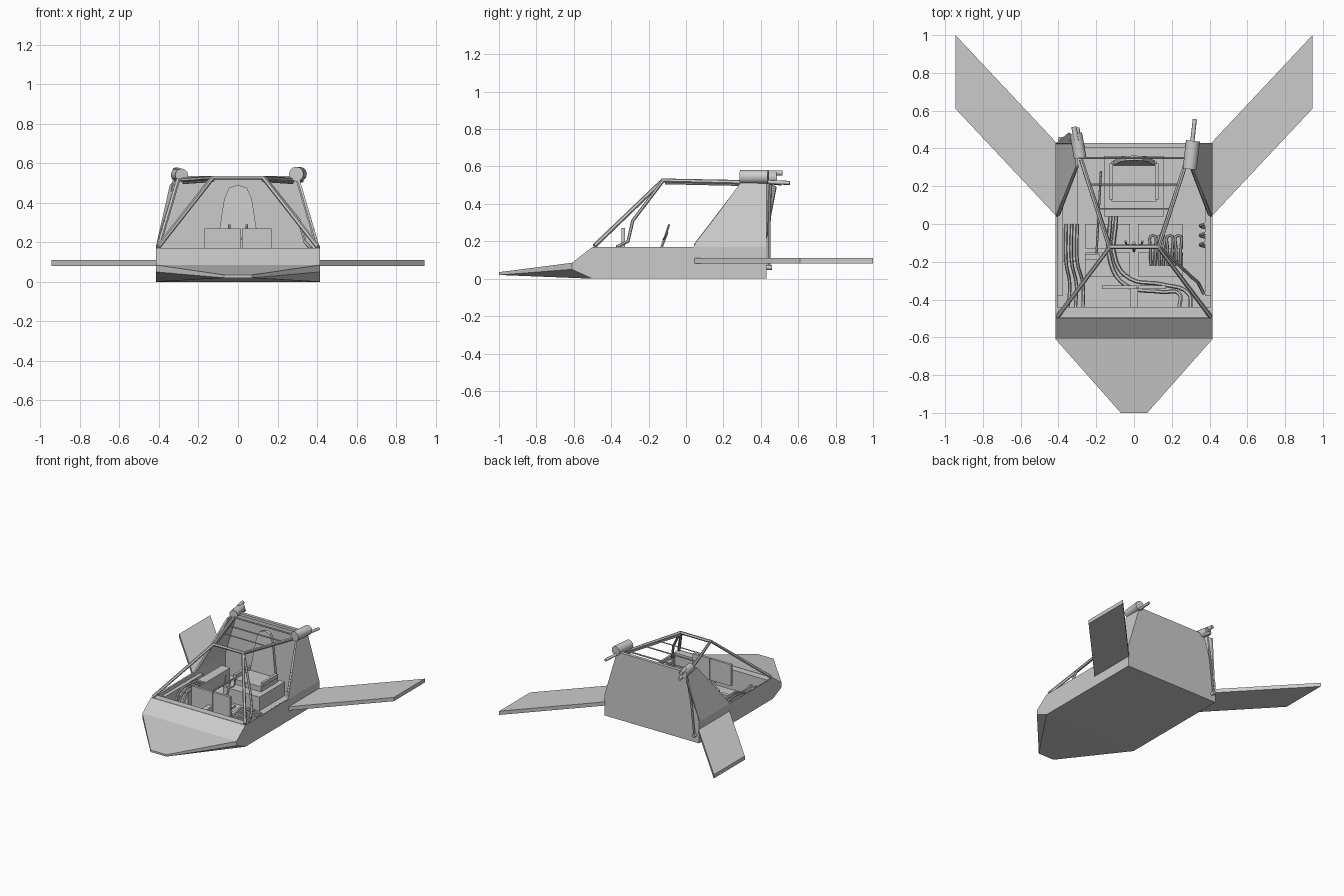
import bpy, bmesh, math
from mathutils import Vector

grey = bpy.data.materials.new("plain grey")
grey.diffuse_color = (0.6, 0.6, 0.6, 1)


def mesh_object(name, verts, faces, thickness=0):
    me = bpy.data.meshes.new(name)
    me.from_pydata(verts, [], faces)
    bm = bmesh.new()
    bm.from_mesh(me)
    bmesh.ops.recalc_face_normals(bm, faces=bm.faces)
    bm.to_mesh(me)
    bm.free()
    me.materials.append(grey)
    ob = bpy.data.objects.new(name, me)
    bpy.context.collection.objects.link(ob)
    if thickness:
        m = ob.modifiers.new("thickness", "SOLIDIFY")
        m.thickness = thickness
        m.offset = -1
    return ob


def box(name, x0, x1, y0, y1, z0, z1):
    v = [(x, y, z) for x in (x0, x1) for y in (y0, y1) for z in (z0, z1)]
    f = [(0, 1, 3, 2), (4, 6, 7, 5), (0, 4, 5, 1), (2, 3, 7, 6), (0, 2, 6, 4), (1, 5, 7, 3)]
    return mesh_object(name, v, f)


def prism(name, low, offset):
    # closed solid from a polygon moved along an offset
    n = len(low)
    v = [Vector(p) for p in low] + [Vector(p) + Vector(offset) for p in low]
    f = [tuple(range(n)), tuple(range(n, 2 * n))]
    f += [(i, (i + 1) % n, (i + 1) % n + n, i + n) for i in range(n)]
    return mesh_object(name, v, f)


def tube(name, pts, r, sides=2, smooth=False):
    cu = bpy.data.curves.new(name, "CURVE")
    cu.dimensions = "3D"
    cu.bevel_depth = r
    cu.bevel_resolution = sides
    cu.use_fill_caps = True
    sp = cu.splines.new("BEZIER" if smooth else "POLY")
    if smooth:
        cu.resolution_u = 5
        sp.bezier_points.add(len(pts) - 1)
        for b, p in zip(sp.bezier_points, pts):
            b.co = p
            b.handle_left_type = b.handle_right_type = "AUTO"
    else:
        sp.points.add(len(pts) - 1)
        for b, p in zip(sp.points, pts):
            b.co = (*p, 1)
    ob = bpy.data.objects.new(name, cu)
    bpy.context.collection.objects.link(ob)
    bpy.ops.object.select_all(action="DESELECT")
    ob.select_set(True)
    bpy.context.view_layer.objects.active = ob
    bpy.ops.object.convert(target="MESH")
    ob = bpy.context.view_layer.objects.active
    ob.data.materials.clear()
    ob.data.materials.append(grey)
    bpy.ops.object.shade_smooth_by_angle(angle=math.radians(50))
    return ob


# hull shell: right side points, then the same mirrored
right = [(0.415, -0.5, 0), (0.415, 0.43, 0), (0.415, -0.61, 0.05), (0.415, -0.61, 0.085),
         (0.415, -0.5, 0.17), (0.415, 0.04, 0.17), (0.415, 0.43, 0.17), (0.31, 0.3, 0.525),
         (0.31, 0.43, 0.525), (0.07, -1, 0.035), (0.07, -1, 0.02)]
n = len(right)
verts = right + [(-x, y, z) for x, y, z in right]
sides = [(0, 1, 6, 5, 4, 3, 2), (5, 6, 8, 7), (2, 3, 9, 10), (0, 2, 10)]
faces = sides + [tuple(i + n for i in f) for f in sides]
faces += [(a, b, b + n, a + n) for a, b in ((0, 1), (3, 4), (3, 9), (9, 10), (10, 0))]
faces.append((1, 6, 8, 8 + n, 6 + n, 1 + n))
mesh_object("hull", verts, faces, 0.012)
box("front_deck", -0.405, 0.405, -0.495, -0.44, 0.01, 0.169)
box("rear_wall_top_rail", -0.31, 0.31, 0.405, 0.43, 0.515, 0.535)

# swept wings and canopy frame
for s, side in ((1, "right"), (-1, "left")):
    prism(side + "_wing", [(s * 0.41, 0.04, 0.08), (s * 0.945, 0.61, 0.08),
                           (s * 0.945, 1.0, 0.08), (s * 0.41, 0.43, 0.08)], (0, 0, 0.03))
    tube(side + "_canopy_bar", [(s * 0.405, -0.49, 0.175), (s * 0.13, -0.125, 0.525),
                                (s * 0.28, 0.34, 0.515)], 0.012, 1)
    tube(side + "_canopy_lower_rail", [(s * 0.125, -0.11, 0.51), (s * 0.275, 0.34, 0.5)], 0.006, 1)
    tube(side + "_rear_frame", [(s * 0.4, 0.05, 0.18), (s * 0.3, 0.31, 0.52)], 0.009, 1)
    box(side + "_side_panel", min(s * 0.375, s * 0.404), max(s * 0.375, s * 0.404),
        -0.38, 0.1, 0.05, 0.14)
tube("canopy_front_crossbar", [(-0.13, -0.12, 0.525), (0.13, -0.12, 0.525)], 0.012, 1)
for y, x, r in ((0.08, 0.2, 0.004), (0.21, 0.24, 0.005), (0.35, 0.29, 0.006)):
    tube("canopy_crossbar", [(-x, y, 0.52), (x, y, 0.52)], r, 1)

# left rear flap, downpipe and its end ball
prism("left_rear_flap", [(-0.415, 0.425, 0.18), (-0.345, 0.485, 0.49), (-0.31, 0.425, 0.525)],
      (0.008, -0.004, 0))
tube("rear_pipe", [(-0.32, 0.45, 0.53), (-0.36, 0.445, 0.3), (-0.385, 0.445, 0.06)], 0.008, 1)
tube("rear_pipe_end", [(-0.385, 0.43, 0.06), (-0.385, 0.46, 0.06)], 0.014)

# roof thrusters with thin barrels
tube("left_thruster", [(-0.285, 0.35, 0.54), (-0.308, 0.48, 0.54)], 0.033, 4)
tube("left_thruster_barrel", [(-0.305, 0.44, 0.565), (-0.318, 0.515, 0.565)], 0.014)
tube("left_thruster_barrel", [(-0.29, 0.42, 0.52), (-0.3, 0.51, 0.51)], 0.012)
tube("right_thruster", [(0.295, 0.29, 0.545), (0.312, 0.44, 0.545)], 0.037, 4)
tube("right_thruster_barrel", [(0.3, 0.36, 0.52), (0.322, 0.555, 0.512)], 0.011)

# floor plates
for x in (-0.26, 0.02):
    for y in (-0.28, -0.13):
        box("floor_plate", x, x + 0.24, y, y + 0.13, 0.005, 0.022)

# seat
box("seat_base", -0.16, 0.16, 0.04, 0.36, 0.01, 0.12)
box("seat_cushion", -0.12, 0.12, 0.12, 0.33, 0.12, 0.16)
for x in (-0.13, 0.11):
    box("seat_armrest", x, x + 0.02, 0.13, 0.32, 0.16, 0.19)
prism("seat_back", [(-0.11, 0.31, 0.16), (-0.07, 0.33, 0.42), (-0.045, 0.335, 0.475), (0, 0.337, 0.49),
                    (0.045, 0.335, 0.475), (0.07, 0.33, 0.42), (0.11, 0.31, 0.16)], (0, 0.025, 0))

# instrument panel on a post
box("instrument_panel_left", -0.17, 0.015, -0.345, -0.325, 0.1, 0.27)
box("instrument_panel_right", 0.02, 0.17, -0.345, -0.325, 0.1, 0.27)
box("instrument_post", -0.02, 0.02, -0.44, -0.34, 0.08, 0.16)

# control stick with a fork grip
tube("control_stick", [(0, -0.14, 0.02), (0, -0.13, 0.17), (0, -0.1, 0.25)], 0.008, 1)
for s in (-1, 1):
    tube("stick_grip", [(0, -0.12, 0.21), (s * 0.04, -0.11, 0.23), (s * 0.045, -0.09, 0.29)], 0.006, 1)

# side lever
tube("lever_rod", [(-0.2, -0.18, 0.1), (-0.175, 0.28, 0.12)], 0.006, 1)
box("lever_block", -0.26, -0.18, -0.19, -0.16, 0.02, 0.11)

# left console and hoses
box("left_console", -0.375, -0.3, -0.2, 0.33, 0.01, 0.12)
for k in range(3):
    tube("left_hose", [(-0.36 + k * 0.03, 0.0, 0.13), (-0.36 + k * 0.03, -0.2, 0.135),
                       (-0.34 + k * 0.035, -0.32, 0.08), (-0.35 + k * 0.04, -0.44, 0.09)], 0.009, 1, True)
for k in range(2):
    tube("floor_hose", [(-0.125 + k * 0.03, 0.04, 0.04), (-0.125 + k * 0.03, -0.2, 0.04),
                        (-0.05 + k * 0.03, -0.32 + k * 0.03, 0.05), (0.15, -0.36 + k * 0.04, 0.06),
                        (0.24 + k * 0.05, -0.37, 0.08), (0.24 + k * 0.06, -0.44, 0.09)], 0.011, 1, True)
for x in (0.1, 0.145, 0.19, 0.235):
    tube("coil_loop", [(x - 0.01, -0.22, 0.03), (x - 0.012, -0.14, 0.05), (x, -0.06, 0.055),
                       (x + 0.012, -0.14, 0.05), (x + 0.01, -0.22, 0.03)], 0.008, 1, True)
for y in (-0.12, -0.07, -0.02):
    tube("wall_hose", [(0.375, y, 0.06), (0.35, y + 0.01, 0.1), (0.375, y + 0.02, 0.14)], 0.008, 1, True)

# bent strut beside the windscreen
tube("bent_strut", [(0.37, -0.37, 0.17), (0.34, -0.31, 0.2), (0.31, -0.285, 0.31),
                    (0.14, -0.125, 0.52)], 0.009, 1)
